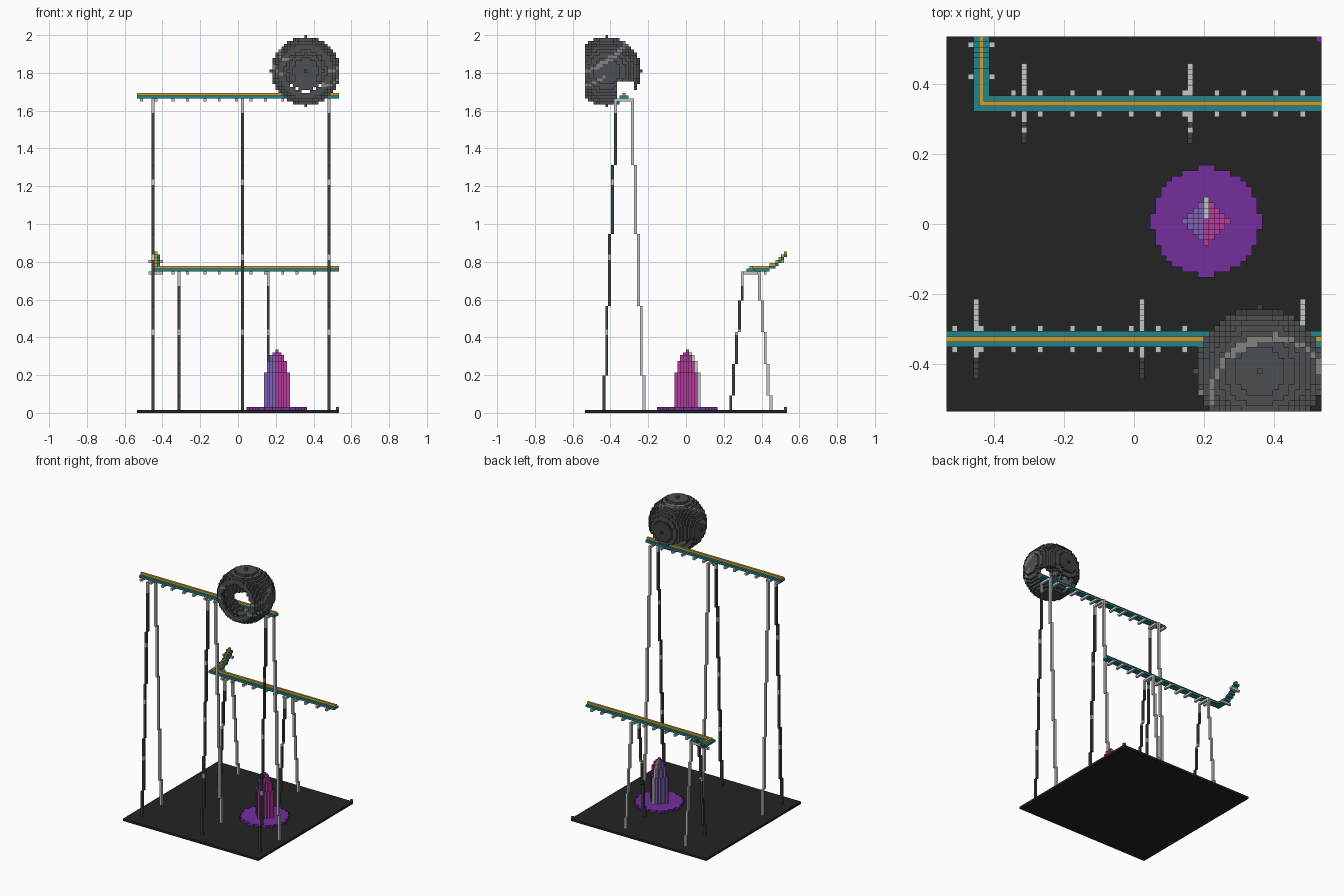
import bpy
import bmesh
from math import sqrt
from mathutils import Vector

V = 2 / 131          # edge length of one block
N = 70               # blocks along each side of the ground

cube = bpy.data.objects.get("Cube")
if cube:
    bpy.data.objects.remove(cube, do_unlink=True)


def material(name, rgb):
    """Flat material from an sRGB colour in 0-255."""
    lin = [((c / 255 + 0.055) / 1.055) ** 2.4 for c in rgb] + [1.0]
    m = bpy.data.materials.new(name)
    m.diffuse_color = lin
    m.use_nodes = True
    bsdf = m.node_tree.nodes["Principled BSDF"]
    bsdf.inputs["Base Color"].default_value = lin
    bsdf.inputs["Roughness"].default_value = 0.8
    return m


BLACK = material("ground_black", (35, 35, 35))
PURPLE = material("pool_purple", (117, 46, 158))
VIOLET = material("spire_violet", (128, 100, 180))
MAGENTA = material("spire_magenta", (184, 60, 160))
WHITE = material("pale_grey", (196, 199, 196))
DARK = material("dark_grey", (62, 65, 65))
STONE = material("stone_grey", (76, 80, 82))
STRIPE = material("stripe_grey", (130, 131, 127))
GOLD = material("rail_gold", (196, 160, 52))
TEAL = material("rail_teal", (36, 130, 136))

DIRS = [Vector(d) for d in ((1, 0, 0), (-1, 0, 0), (0, 1, 0),
                            (0, -1, 0), (0, 0, 1), (0, 0, -1))]


def blocks(name, cells):
    """Mesh the outer faces of a {(i, j, k): material} block set."""
    bm = bmesh.new()
    mats = []
    corners = {}

    def vert(p):
        key = tuple(round(c) for c in p)
        if key not in corners:
            corners[key] = bm.verts.new(((key[0] - N / 2) * V,
                                         (key[1] - N / 2) * V, key[2] * V))
        return corners[key]

    for cell, mat in cells.items():
        if mat not in mats:
            mats.append(mat)
        mid = Vector(cell) + Vector((0.5, 0.5, 0.5))
        for d in DIRS:
            if tuple(int(a + b) for a, b in zip(cell, d)) in cells:
                continue
            u = Vector((d.y, d.z, d.x))
            w = d.cross(u)
            quad = [vert(mid + (d + u * a + w * b) / 2)
                    for a, b in ((-1, -1), (1, -1), (1, 1), (-1, 1))]
            if not bm.faces.get(quad):
                bm.faces.new(quad).material_index = mats.index(mat)
    mesh = bpy.data.meshes.new(name)
    bm.to_mesh(mesh)
    bm.free()
    for m in mats:
        mesh.materials.append(m)
    obj = bpy.data.objects.new(name, mesh)
    bpy.context.collection.objects.link(obj)
    return obj


def box(name, lo, hi, mat):
    """One cuboid spanning block corners lo to hi."""
    a, b = Vector(lo), Vector(hi)
    mid = (a + b) / 2 - Vector((N / 2, N / 2, 0))
    bpy.ops.mesh.primitive_cube_add(size=1, location=mid * V)
    obj = bpy.context.object
    obj.name = name
    obj.scale = (b - a) * V
    obj.data.materials.append(mat)
    return obj


# Ground and its corner marker
box("ground", (0, 0, 0), (N, N, 1), BLACK)
box("corner_marker", (N - 1, N - 1, 1), (N, N, 2), PURPLE)


# Straight track: teal bed, gold rail, and sleepers underneath
def track(name, x0, y, z, skip):
    box(name + "_bed", (x0, y - 1, z), (N, y + 2, z + 1), TEAL)
    box(name + "_rail", (x0 + (x0 > 0), y, z + 1), (N, y + 1, z + 2), GOLD)
    ties = {}
    for n in range(13):
        x = int(1.25 + 5.46 * n)
        if x > x0 + 3 or x0 == 0:
            if x not in skip:
                ties.update({(x, y + d, z - 1): WHITE for d in range(-2, 3)})
    blocks(name + "_sleepers", ties)


# Leaning pair of legs with a cross bar at the top
def trestle(name, x, y, top):
    cells = {(x, y + d, top): WHITE for d in range(-3, 4)}
    for z in range(1, top):
        off = round(7 - 4.4 * z / top)
        pale = z > top - 5 or z % 26 in (1, 2) and z > 20
        cells[(x, y - off, z)] = WHITE if pale else DARK
        cells[(x, y + off, z)] = WHITE
    blocks(name, cells)


for name, x0, y, z, legs in (("upper_track", 0, 13, 109, (5, 36, 66)),
                             ("lower_track", 5, 57, 49, (14, 45))):
    track(name, x0, y, z, legs)
    for n, x in enumerate(legs):
        trestle(f"{name}_trestle_{n + 1}", x, y, z - 1)

# Turn at the end of the lower track, climbing toward the back edge
curve = {}
last = 0
for y in range(57, N):
    rise = round(5 * (max(0, y - 61) / 8) ** 2)
    for step in range(min(last + 1, rise), rise + 1):
        for x in (5, 6, 7):
            if y > 58:
                curve[(x, y, 49 + step)] = TEAL
    curve[(6, y, 50 + rise)] = GOLD
    if y in (62, 68):
        for x in (4, 5, 6, 7, 8):
            curve[(x, y, 48 + rise)] = WHITE
    last = rise
blocks("lower_track_turn", curve)

# Hollow boulder, open at the front edge, with a tunnel for the upper track
boulder = {}
CX, CY, CZ, R = 58, 7, 118, 12
for x in range(CX - R, N):
    for y in range(0, CY + R + 1):
        for z in range(CZ - R, CZ + R + 1):
            dx, dy, dz = x - CX, y - CY, z - CZ
            dist = sqrt(dx * dx + dy * dy + dz * dz)
            if not 10 < dist <= R or (11 <= y <= 16 and 109 <= z <= 114):
                continue
            swirl = dz + 0.25 * dx - 0.6 * dy
            mat = STONE
            if 5.5 < swirl < 7 or (dy < 0 and 0.5 < swirl < 1.8):
                mat = STRIPE
            if dy >= 11:
                mat = DARK
            boulder[(x, y, z)] = mat
blocks("boulder", boulder)

# Round pool and stepped spire
PX, PY = 48, 35
pool = {(PX + a, PY + b, 1): PURPLE for a in range(-10, 11)
        for b in range(-10, 11) if a * a + b * b <= 101}
blocks("pool", pool)

spire = {}
HEIGHTS = (22, 21, 20, 18, 14)
for a in range(-4, 5):
    for b in range(-4, 5):
        d = abs(a) + abs(b)
        if d > 4:
            continue
        mat = VIOLET if a < 0 else WHITE if a == 0 and b > 0 else MAGENTA
        for z in range(2, HEIGHTS[d]):
            spire[(PX + a, PY + b, z)] = mat
blocks("spire", spire)
